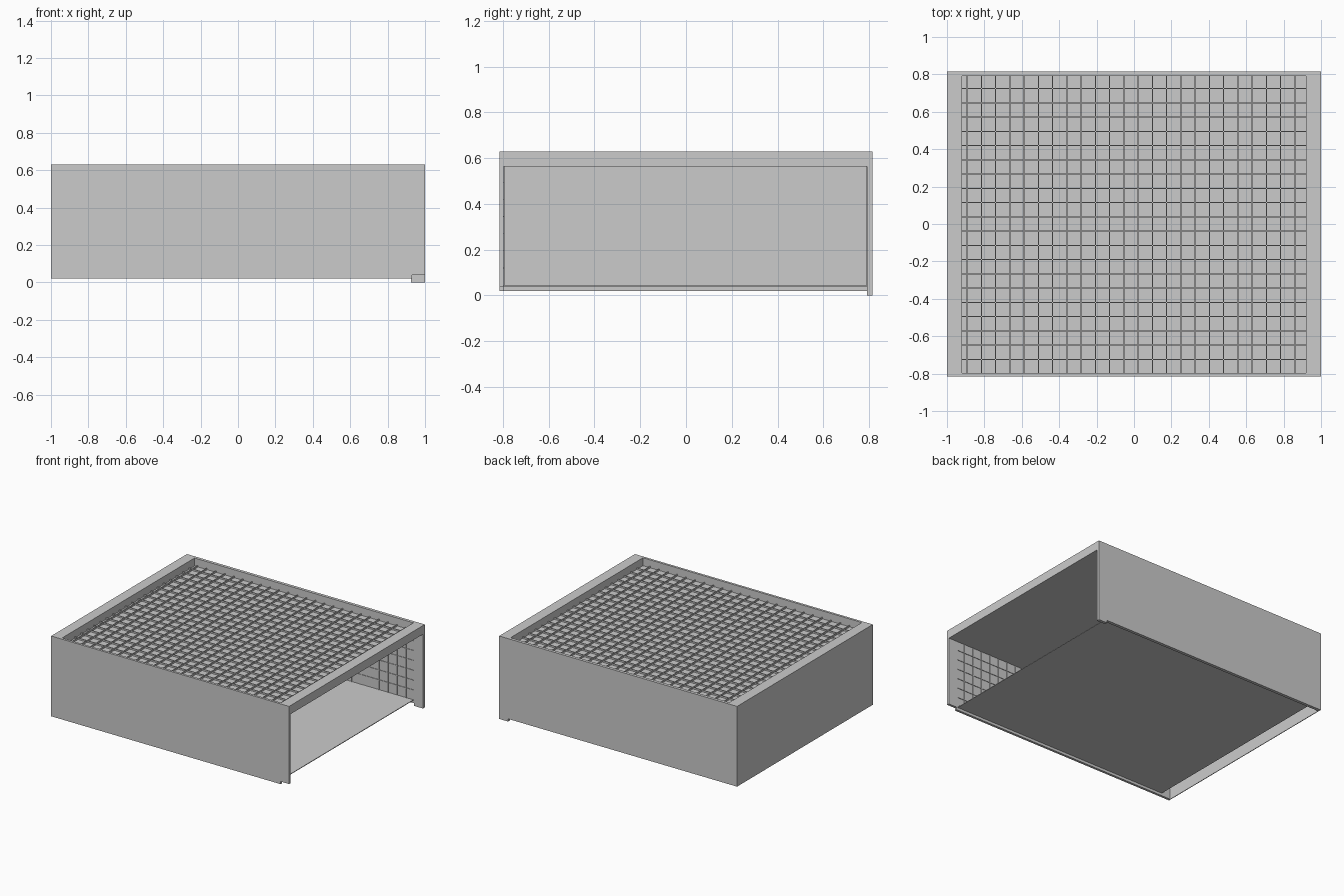
import bpy, bmesh

if "Cube" in bpy.data.objects:
    bpy.data.objects.remove(bpy.data.objects["Cube"])


def add_box(bm, x0, x1, y0, y1, z0, z1):
    r = bmesh.ops.create_cube(bm, size=1)
    for v in r["verts"]:
        v.co = (x1 if v.co.x > 0 else x0,
                y1 if v.co.y > 0 else y0,
                z1 if v.co.z > 0 else z0)


def boxes(name, items):
    bm = bmesh.new()
    for b in items:
        add_box(bm, *b)
    me = bpy.data.meshes.new(name)
    bm.to_mesh(me)
    bm.free()
    ob = bpy.data.objects.new(name, me)
    bpy.context.collection.objects.link(ob)
    return ob


def plate(name, profile, y0, y1):
    """Extrude an x-z outline along y."""
    bm = bmesh.new()
    f = bm.faces.new([bm.verts.new((x, y0, z)) for x, z in profile])
    r = bmesh.ops.extrude_face_region(bm, geom=[f])
    for v in r["geom"]:
        if isinstance(v, bmesh.types.BMVert):
            v.co.y = y1
    bmesh.ops.recalc_face_normals(bm, faces=bm.faces)
    me = bpy.data.meshes.new(name)
    bm.to_mesh(me)
    bm.free()
    ob = bpy.data.objects.new(name, me)
    bpy.context.collection.objects.link(ob)


Y, YI, XI = 0.815, 0.797, 0.92      # outer depth, inner depth, inner width
TOP, CEIL, FLOOR = 0.63, 0.57, 0.045
P, T = 0.0762, 0.003                # rib spacing and thickness

# Side walls: the front has a corner notch, the back a matching foot
plate("front_wall", [(-1, .02), (.93, .02), (.93, .04), (1, .04), (1, TOP), (-1, TOP)], -Y, -YI)
plate("back_wall", [(-1, .02), (.925, .02), (.925, 0), (1, 0), (1, TOP), (-1, TOP)], YI - .005, Y)

# Closed left end: thin outer skin, inner panel, top rail
boxes("left_wall", [(-1, -.995, -YI, YI, .02, TOP)])
boxes("left_inner_panel", [(-XI - .005, -XI, -YI, YI, FLOOR, CEIL)])
boxes("top_rails", [(-.995, -XI, -YI, YI, CEIL, TOP), (XI, 1, -YI, YI, CEIL, TOP)])

# Floor and recessed ceiling
boxes("floor", [(-XI, XI, -YI, YI, FLOOR - .005, FLOOR)])
boxes("ceiling", [(-XI, 1, -YI, YI, CEIL - .006, CEIL)])

# Rib positions along each axis
xs = [.022 + k * P for k in range(-12, 12)]
ys = [(k + .5) * P for k in range(-10, 10)]
zs = [FLOOR + (k + 1) * (CEIL - FLOOR) / 7 for k in range(6)]
h = .012

# Square grid on the ceiling
boxes("ceiling_grid",
      [(x - T, x + T, -YI, YI, CEIL, CEIL + h) for x in xs] +
      [(-XI, XI, y - T, y + T, CEIL, CEIL + h) for y in ys])

# Fine grids lining the inside walls
w = .004
for name, a, b in (("front_grid", -YI, -YI + w), ("back_grid", YI - .005 - w, YI - .005)):
    boxes(name,
          [(x - T / 2, x + T / 2, a, b, FLOOR, CEIL - .006) for x in xs] +
          [(-XI, XI, a, b, z - T / 2, z + T / 2) for z in zs])
boxes("left_grid",
      [(-XI, -XI + w, y - T / 2, y + T / 2, FLOOR, CEIL - .006) for y in ys] +
      [(-XI, -XI + w, -YI, YI, z - T / 2, z + T / 2) for z in zs])
